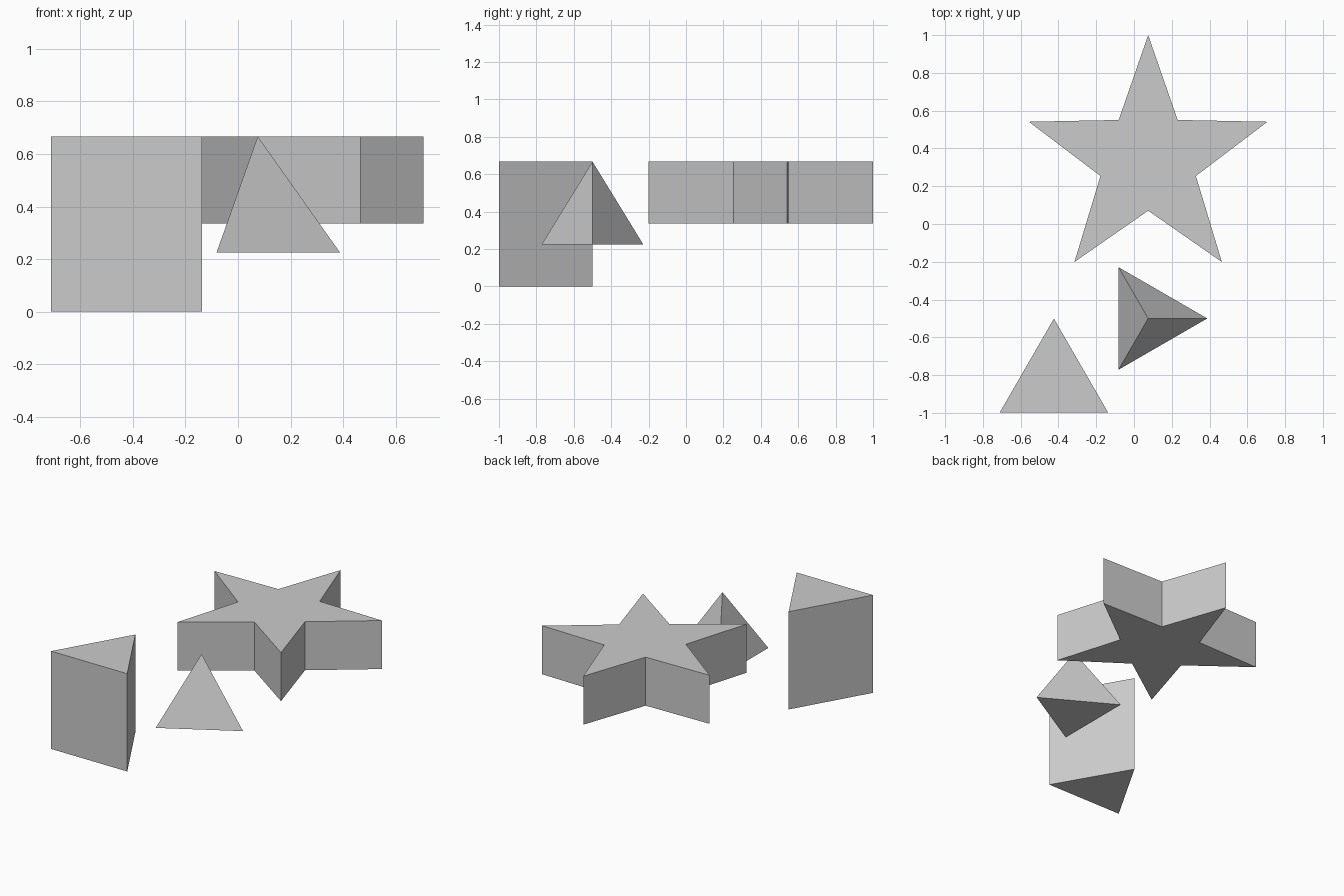
import bpy, bmesh
from math import sin, cos, pi

if "Cube" in bpy.data.objects:
    bpy.data.objects.remove(bpy.data.objects["Cube"])

R = 0.332  # shared unit radius


def ring(center, radii, count, start):
    """Points around a centre; radii are used in turn (two radii give a star)."""
    return [(center[0] + radii[i % len(radii)] * cos(start + 2 * pi * i / count),
             center[1] + radii[i % len(radii)] * sin(start + 2 * pi * i / count))
            for i in range(count)]


def solid(name, outline, z0, z1, apex=None):
    """Extrude an outline from z0 to z1, or bring it to a point at apex."""
    bm = bmesh.new()
    low = [bm.verts.new((x, y, z0)) for x, y in outline]
    if apex:
        tip = bm.verts.new((*apex, z1))
    else:
        high = [bm.verts.new((x, y, z1)) for x, y in outline]
        bm.faces.new(high)
    bm.faces.new(low[::-1])
    n = len(low)
    for i in range(n):
        j = (i + 1) % n
        bm.faces.new((low[i], low[j], tip) if apex else (low[i], low[j], high[j], high[i]))
    bmesh.ops.recalc_face_normals(bm, faces=bm.faces)
    mesh = bpy.data.meshes.new(name)
    bm.to_mesh(mesh)
    bm.free()
    bpy.context.collection.objects.link(bpy.data.objects.new(name, mesh))


# Five-pointed star slab
solid("star", ring((0.075, 0.336), (2 * R, 0.8 * R), 10, pi / 2), 0.336, 0.667)

# Upright triangular prism
solid("triangular_prism", ring((-0.424, -0.833), (R,), 3, pi / 2), 0, 0.667)

# Regular tetrahedron, one base corner towards +x
solid("tetrahedron", ring((0.075, -0.5), (0.313,), 3, 0), 0.225, 0.667, apex=(0.075, -0.5))
